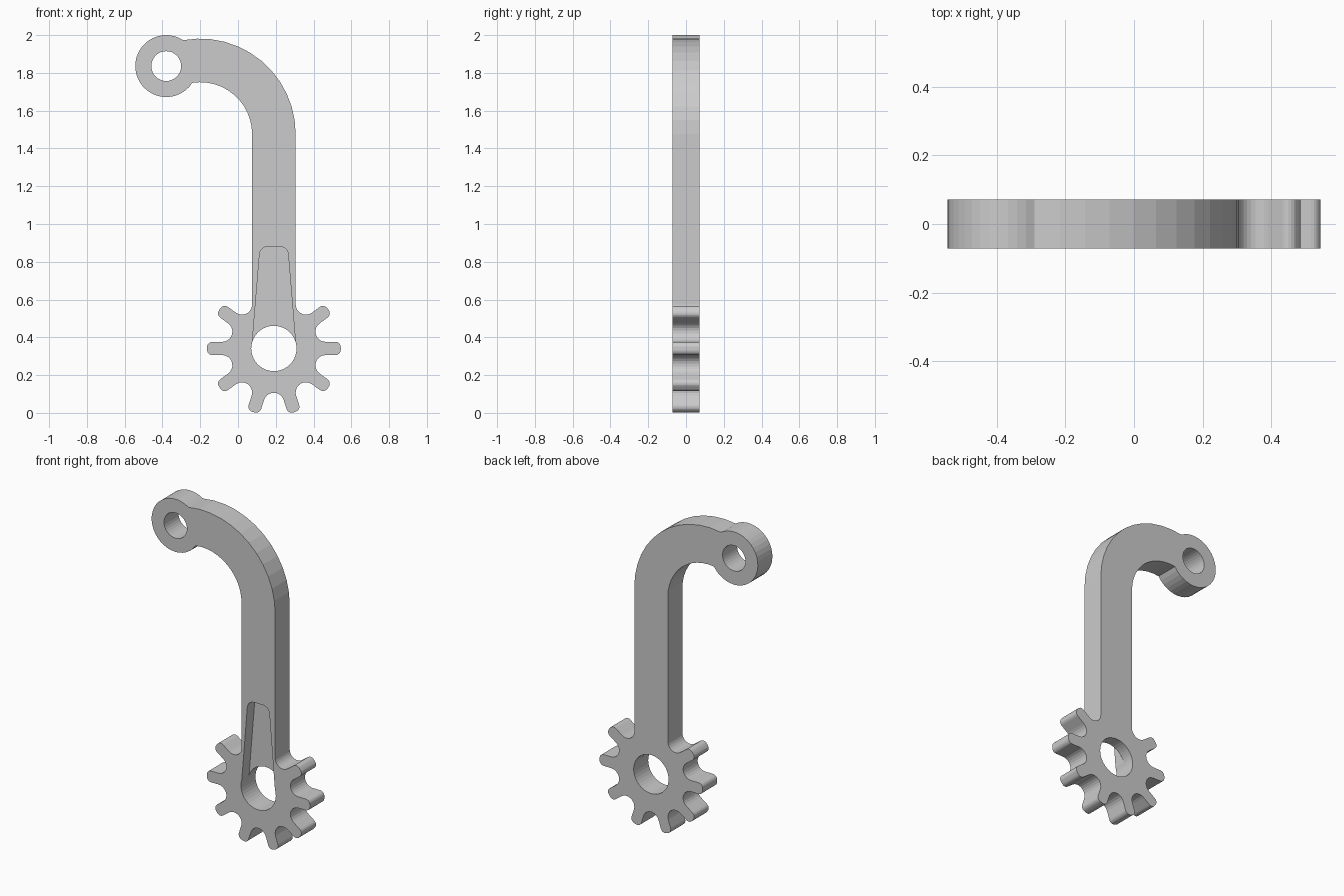
import bpy, bmesh
from math import sin, cos, atan2, degrees, radians
from mathutils import Vector
from mathutils.geometry import intersect_sphere_sphere_2d

if "Cube" in bpy.data.objects:
    bpy.data.objects.remove(bpy.data.objects["Cube"])

HALF = 0.0715                      # half thickness
GEAR = Vector((0.19, 0.341))       # gear centre (x, z)
BEND = Vector((-0.2, 1.476))       # bend centre
EYE, EYE_R = Vector((-0.38, 1.836)), 0.164
VALLEY_D, VALLEY_R = 0.288, 0.054  # round gaps between teeth
TIP, TIP_R, TIP_OFF = 0.354, 0.028, 0.007


def polar(c, r, a):
    return Vector((c.x + r * cos(radians(a)), c.y + r * sin(radians(a))))


def arc(c, r, a0, a1, n):
    return [polar(c, r, a0 + (a1 - a0) * i / n) for i in range(n + 1)]


def angle(p, c):
    return degrees(atan2(p.y - c.y, p.x - c.x))


def prism(name, pts, y0, y1):
    """Extrude an x-z outline from y0 to y1."""
    bm = bmesh.new()
    face = bm.faces.new([bm.verts.new((p.x, y0, p.y)) for p in pts])
    ext = bmesh.ops.extrude_face_region(bm, geom=[face])
    verts = [v for v in ext["geom"] if isinstance(v, bmesh.types.BMVert)]
    bmesh.ops.translate(bm, verts=verts, vec=(0, y1 - y0, 0))
    bmesh.ops.recalc_face_normals(bm, faces=bm.faces)
    mesh = bpy.data.meshes.new(name)
    bm.to_mesh(mesh)
    bm.free()
    ob = bpy.data.objects.new(name, mesh)
    bpy.context.collection.objects.link(ob)
    return ob


def cut(ob, cutter):
    cutter.hide_render = True
    mod = ob.modifiers.new("cut", 'BOOLEAN')
    mod.operation, mod.solver, mod.object = 'DIFFERENCE', 'EXACT', cutter
    bpy.context.view_layer.objects.active = ob
    bpy.ops.object.modifier_apply(modifier=mod.name)
    bpy.data.objects.remove(cutter)


def meet(r):
    """Right-hand point where a bend circle meets the eye circle."""
    return max(intersect_sphere_sphere_2d(BEND, r, EYE, EYE_R), key=lambda p: p.x)


# Arm, bend and eye outline, starting at the right side of the stem
half_w = VALLEY_R - VALLEY_D * cos(radians(54))   # stem tangent to the gaps
r_out = GEAR.x - half_w - BEND.x
r_in = GEAR.x + half_w - BEND.x
p_out, p_in = meet(r_out), meet(r_in)
pts = arc(BEND, r_out, 0, angle(p_out, BEND), 12)
pts += arc(EYE, EYE_R, angle(p_out, EYE), angle(p_in, EYE) + 360, 28)[1:]
pts += arc(BEND, r_in, angle(p_in, BEND), 0, 12)[1:]

# Gear outline: eight teeth of a ten-tooth spacing, round gaps between
pts += arc(polar(GEAR, VALLEY_D, 126), VALLEY_R, 360, 234, 9)
for i in range(8):
    t = 144 + 36 * i
    side = Vector((-sin(radians(t)), cos(radians(t)))) * TIP_OFF
    c = polar(GEAR, TIP - TIP_R, t)
    pts += arc(c - side, TIP_R, t - 90, t, 5) + arc(c + side, TIP_R, t, t + 90, 5)
    v = t + 18
    end = 108 if i < 7 else 126     # last gap runs into the stem
    pts += arc(polar(GEAR, VALLEY_D, v), VALLEY_R, v + 252, v + end, 9)
lever = prism("toothed_lever", pts, -HALF, HALF)

# Through holes
cut(lever, prism("gear_bore", arc(GEAR, 0.12, 0, 360, 40)[:-1], -0.2, 0.2))
cut(lever, prism("eye_hole", arc(EYE, 0.079, 0, 360, 32)[:-1], -0.2, 0.2))

# Tapered recess in the front face, half the thickness deep
r = 0.045
right = [Vector((0.117, 0.341))] + arc(Vector((0.076 - r, 0.881 - r)), r, 5, 90, 6)
left = [Vector((-p.x, p.y)) for p in reversed(right)]
recess = [Vector((GEAR.x + p.x, p.y)) for p in right + left]
cut(lever, prism("tapered_recess", recess, -0.2, 0.0))
